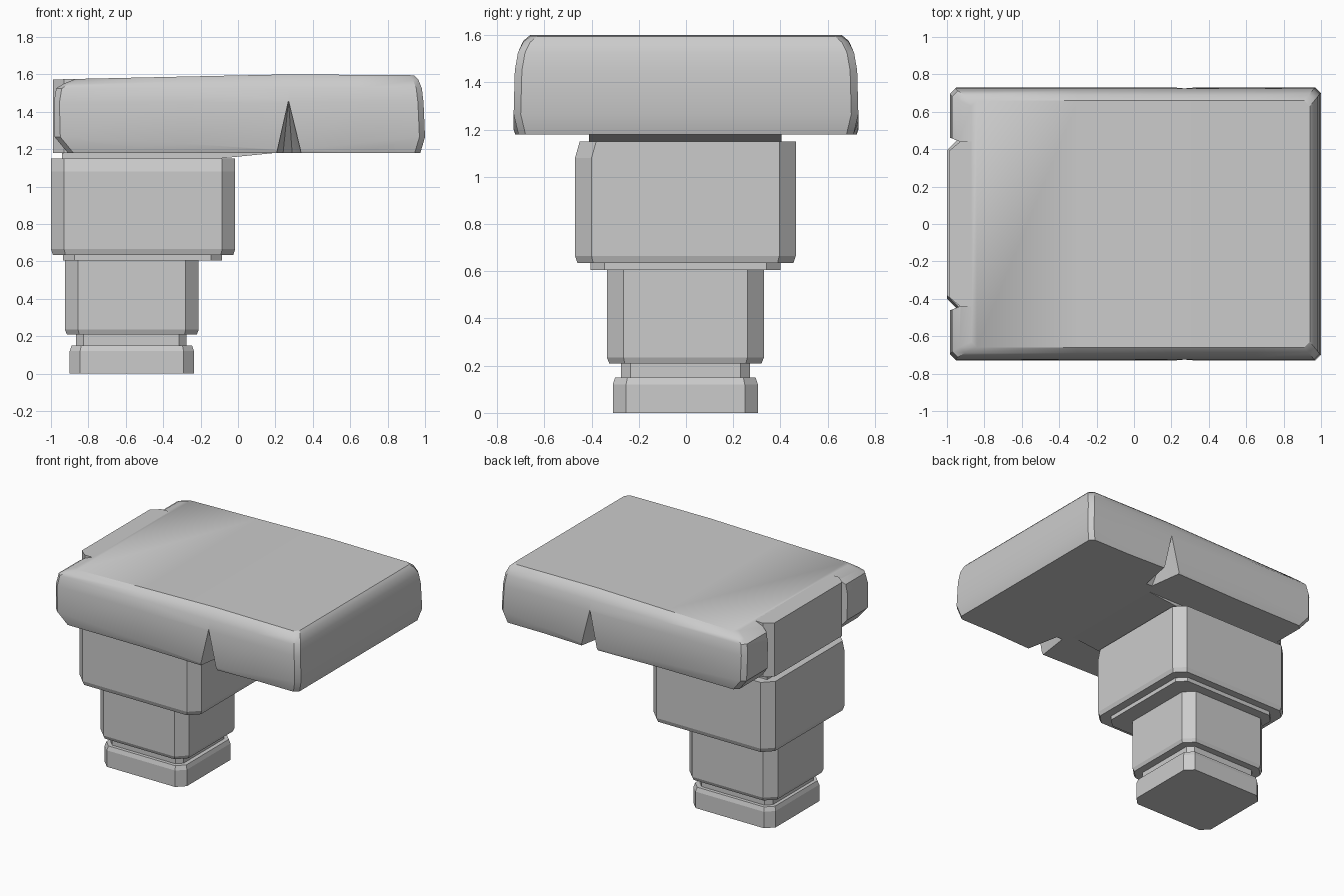
import bpy, bmesh

if "Cube" in bpy.data.objects:
    bpy.data.objects.remove(bpy.data.objects["Cube"])


def make_obj(name, bm):
    bmesh.ops.recalc_face_normals(bm, faces=bm.faces)
    me = bpy.data.meshes.new(name)
    bm.to_mesh(me)
    bm.free()
    ob = bpy.data.objects.new(name, me)
    bpy.context.collection.objects.link(ob)
    return ob


def loft(name, rings):
    """Skin stacked rings that run along the front then back along the rear; strip caps."""
    bm = bmesh.new()
    vs = [[bm.verts.new(p) for p in r] for r in rings]
    n = len(rings[0])
    for a, b in zip(vs, vs[1:]):
        for i in range(n):
            j = (i + 1) % n
            bm.faces.new((a[i], a[j], b[j], b[i]))
    for r in (vs[0], vs[-1]):
        for i in range(n // 2 - 1):
            bm.faces.new((r[i], r[i + 1], r[n - 2 - i], r[n - 1 - i]))
    return make_obj(name, bm)


def hull(name, pts):
    bm = bmesh.new()
    for p in pts:
        bm.verts.new(p)
    bmesh.ops.convex_hull(bm, input=bm.verts[:])
    bmesh.ops.dissolve_limit(bm, angle_limit=0.01, verts=bm.verts[:], edges=bm.edges[:])
    return make_obj(name, bm)


def block(name, levels):
    """Corner-chamfered block; level = z, x0, x1, y0, y1, chamfer."""
    rings = []
    for z, x0, x1, y0, y1, c in levels:
        rings.append([(x0, y0 + c, z), (x0 + c, y0, z), (x1 - c, y0, z), (x1, y0 + c, z),
                      (x1, y1 - c, z), (x1 - c, y1, z), (x0 + c, y1, z), (x0, y1 - c, z)])
    return loft(name, rings)


# stepped column
block("foot", [(0, -.90, -.235, -.31, .305, .056), (.12, -.90, -.235, -.31, .305, .056),
               (.15, -.89, -.245, -.30, .295, .052)])
block("foot_neck", [(.14, -.865, -.275, -.275, .27, .04), (.22, -.865, -.275, -.275, .27, .04)])
block("lower_block", [(.21, -.915, -.22, -.325, .32, .066), (.235, -.925, -.21, -.335, .33, .07),
                      (.62, -.925, -.21, -.335, .33, .07)])
block("collar", [(.605, -.935, -.085, -.405, .40, .06), (.65, -.935, -.085, -.405, .40, .06)])
block("upper_block", [(.635, -.99, -.025, -.46, .455, .067), (.665, -1.0, -.015, -.47, .465, .07),
                      (1.08, -1.0, -.015, -.47, .465, .07), (1.15, -1.0, -.015, -.45, .465, .07)])
# bearing plate under the slab, tapering out along +x
hull("bearing_plate", [(x, y, z) for y in (-.41, .405) for x, z in
                       ((-.94, 1.14), (-.10, 1.15), (.2, 1.18), (.2, 1.2), (-.94, 1.2))])

# slab: levels from bottom to top = half width, left x, right x
LEVELS = [(.71, -.91, .975), (.73, -.98, 1.0), (.725, -.985, .992),
          (.712, -.972, .983), (.69, -.935, .965), (.66, -.87, .94)]


def top_z(x):
    return 1.6 - .022 * (.25 - x) if x < .25 else 1.6 - .007 * (x - .25)


def low_z(x):
    t = min(1, abs(x - .27) / (1.14 if x < .27 else .70))
    return 1.195 + .07 * t


def slab_ring(k):
    w, xl, xr = LEVELS[k]
    c = .03
    pts = [(xl, w - c), (xl + c, w), (-.3, w), (.27, w), (.65, w), (xr - c, w), (xr, w - c)]

    def z(x):
        return (1.18, low_z(x), 1.45, 1.525, top_z(x) - .025, top_z(x))[k]
    if k == 0:
        pts[3] = (.27, .725)
    front = [(x, -y, z(x)) for x, y in pts]
    return front + [(x, -y, zz) for x, y, zz in reversed(front)]


slab = loft("slab", [slab_ring(k) for k in range(6)])

# notches in both long sides and beside the square end panel
cutters = []
for s in (-1, 1):
    cutters.append(hull("side_notch_cutter", [
        (.27, s * .72, 1.46), (.27, s * .80, 1.46), (.205, s * .80, 1.17), (.34, s * .80, 1.17),
        (.205, s * .72, 1.17), (.34, s * .72, 1.17), (.24, s * .47, 1.17), (.29, s * .47, 1.17)]))
    cutters.append(hull("end_notch_cutter", [
        (x, s * y, z) for z in (1.1, 1.7) for x, y in ((-1.1, .38), (-.985, .39), (-.93, .44),
                                                       (-1.1, .46), (-.98, .46))]))
bpy.context.view_layer.objects.active = slab
for c in cutters:
    m = slab.modifiers.new("cut", 'BOOLEAN')
    m.operation, m.solver, m.object = 'DIFFERENCE', 'EXACT', c
    bpy.ops.object.modifier_apply(modifier=m.name)
for c in cutters:
    bpy.data.objects.remove(c)
bpy.ops.object.select_all(action='DESELECT')
slab.select_set(True)
bpy.ops.object.shade_smooth_by_angle(angle=0.52)

# square end panel flush with the slab top
hull("end_panel", [(x, y, z) for x, y in ((-.99, .39), (-.99, -.39), (-.93, .44), (-.93, -.44),
                                          (-.86, .44), (-.86, -.44))
                   for z in (1.18, top_z(x))])
